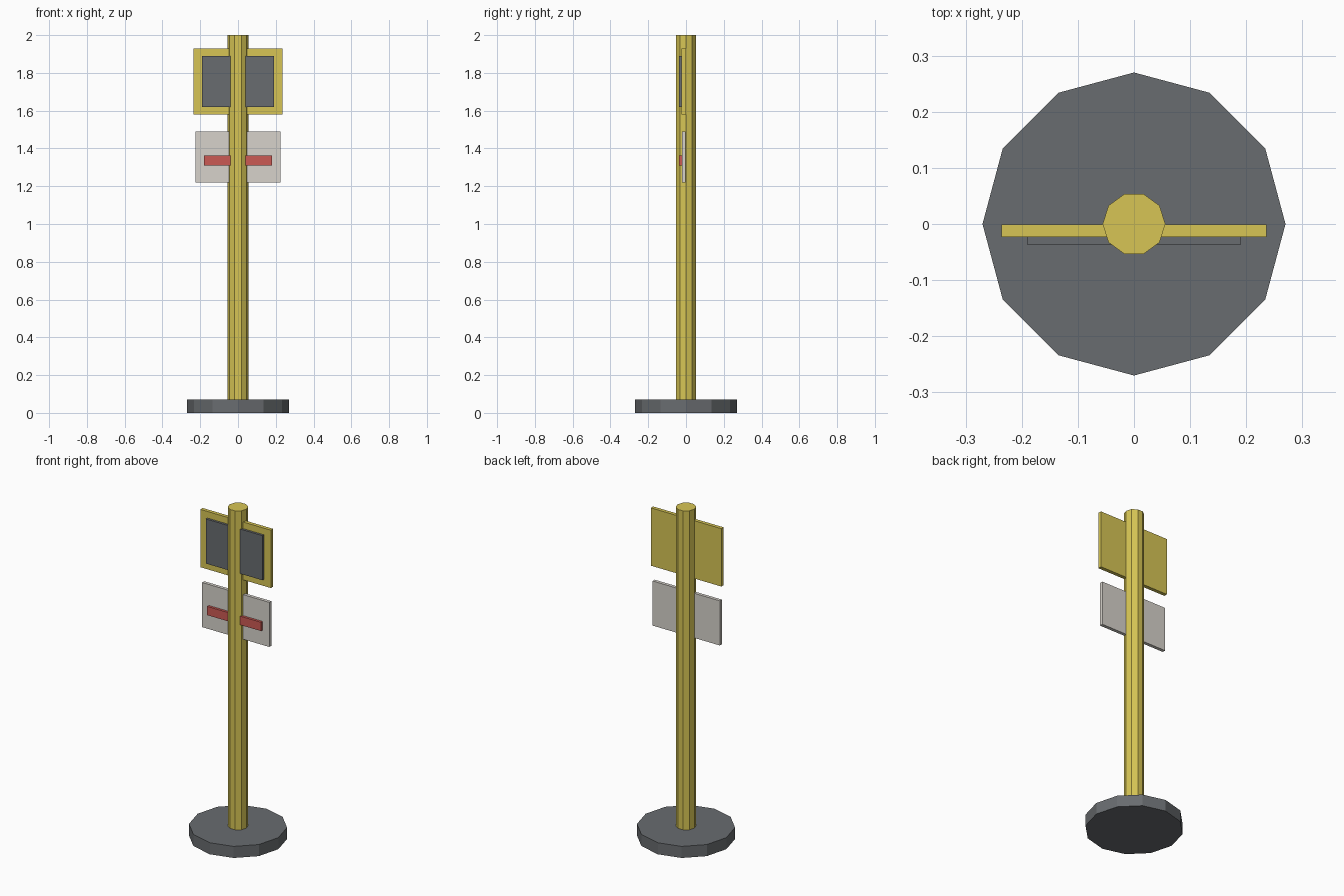
import bpy
import math

cube = bpy.data.objects.get("Cube")
if cube:
    bpy.data.objects.remove(cube, do_unlink=True)


def make_material(name, rgb):
    mat = bpy.data.materials.new(name)
    mat.use_nodes = True
    colour = (*rgb, 1.0)
    mat.diffuse_color = colour
    mat.node_tree.nodes["Principled BSDF"].inputs["Base Color"].default_value = colour
    return mat


yellow = make_material("yellow", (0.68, 0.56, 0.09))
dark_grey = make_material("dark grey", (0.14, 0.15, 0.16))
light_grey = make_material("light grey", (0.68, 0.65, 0.60))
red = make_material("red", (0.60, 0.10, 0.087))


def finish(name, mat):
    obj = bpy.context.object
    obj.name = name
    obj.data.name = name
    obj.data.materials.append(mat)
    bpy.ops.object.transform_apply(location=False, rotation=True, scale=True)
    return obj


def prism(name, sides, radius, bottom, top, mat):
    """Upright flat-sided cylinder with a corner on the x axis."""
    bpy.ops.mesh.primitive_cylinder_add(
        vertices=sides, radius=radius, depth=top - bottom,
        location=(0, 0, (bottom + top) / 2), rotation=(0, 0, math.pi / 2))
    return finish(name, mat)


def plate(name, half_width, front, back, bottom, top, mat):
    """Thin upright board centred on the pole."""
    bpy.ops.mesh.primitive_cube_add(
        size=1, location=(0, (front + back) / 2, (bottom + top) / 2))
    bpy.context.object.scale = (2 * half_width, back - front, top - bottom)
    return finish(name, mat)


# Base and pole
prism("base", 12, 0.27, 0.0, 0.07, dark_grey)
prism("pole", 10, 0.056, 0.07, 2.0, yellow)

# Upper sign with its dark panel
plate("upper_sign", 0.236, -0.023, -0.001, 1.58, 1.93, yellow)
plate("upper_panel", 0.19, -0.037, -0.022, 1.62, 1.89, dark_grey)

# Lower sign with its red stripe
plate("lower_sign", 0.225, -0.022, -0.002, 1.22, 1.49, light_grey)
plate("lower_stripe", 0.18, -0.037, -0.021, 1.31, 1.363, red)
